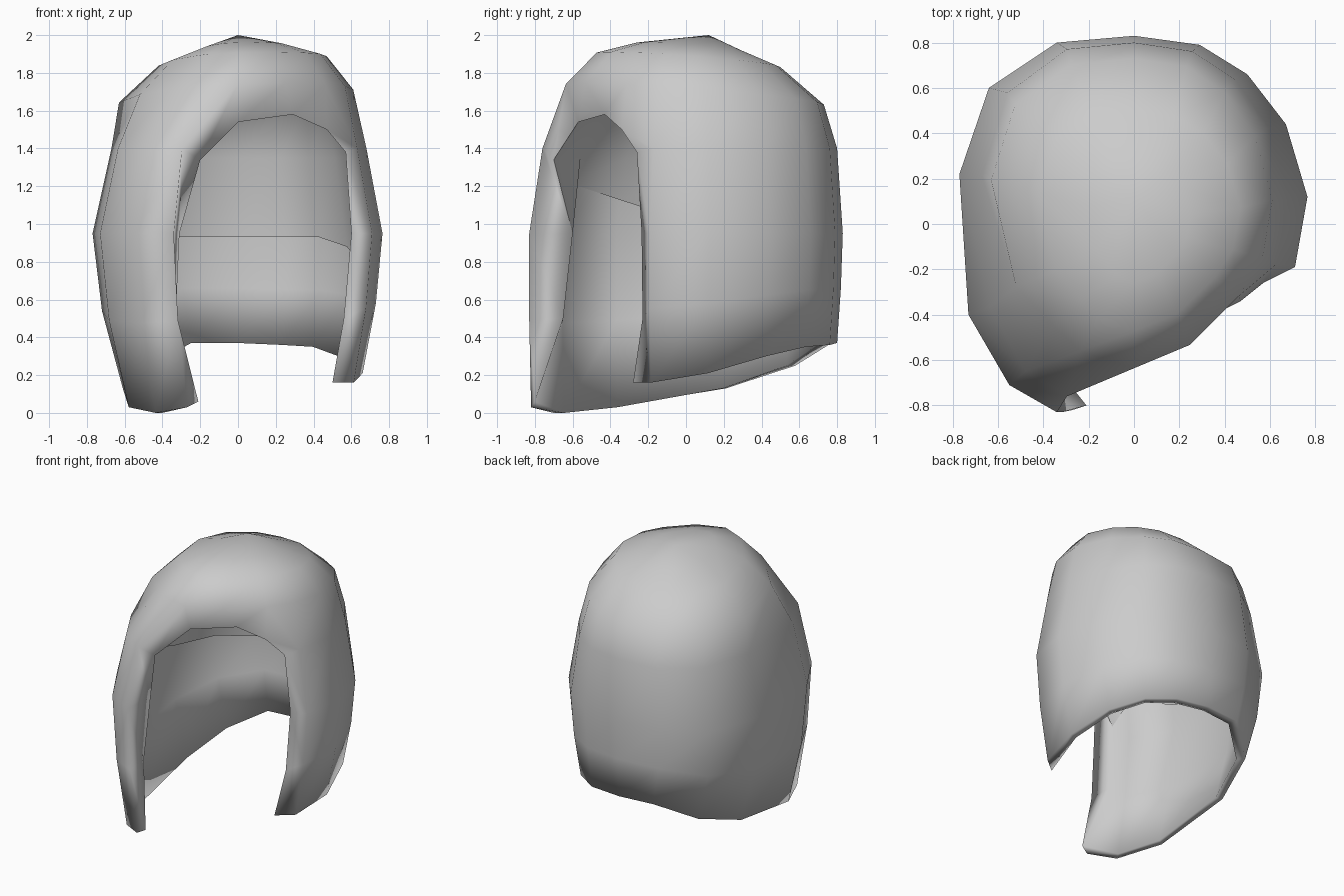
import bpy

if "Cube" in bpy.data.objects:
    bpy.data.objects.remove(bpy.data.objects["Cube"])

grey = bpy.data.materials.new("plain grey")
grey.use_nodes = True
COLOUR = (0.6, 0.6, 0.6, 1)
grey.diffuse_color = COLOUR
grey.node_tree.nodes["Principled BSDF"].inputs["Base Color"].default_value = COLOUR

# Widest plan outline: right front edge, round the back, left front edge, then brow
WRAP = [(-.34, -.83), (-.55, -.71), (-.73, -.40), (-.77, .22), (-.64, .60), (-.34, .80),
        (0, .83), (.29, .79), (.50, .66), (.67, .44), (.765, .12), (.71, -.19)]
BROW = [(.58, -.40), (.31, -.67), (0, -.80)]
RING = WRAP + BROW
N = len(RING)
# Height of the lower hem at each wrap column
HEM = [.03, 0, .03, .13, .25, .37, .37, .36, .35, .30, .21, .16]
# Rows from hem to crown: height, then extents -x, +x, -y, +y
ROWS = [(0, .61, .66, .82, .80), (.5, .72, .73, .83, .82), (.95, .77, .765, .83, .83),
        (1.40, .67, .68, .76, .80), (1.69, .63, .61, .66, .73), (1.87, .42, .47, .49, .50),
        (1.94, .20, .25, .27, .30)]
LAST = len(ROWS) - 1
# The crown is flattened at the right front
FLAT = {0: .85, 1: .79, 2: .87}
# Inner lip of the face opening, from right hem over the brow to left hem
LIP = [(-.21, -.80, .06), (-.33, -.65, .5), (-.31, -.60, .95), (-.20, -.70, 1.34),
       (0, -.57, 1.54), (.29, -.43, 1.58), (.47, -.34, 1.50), (.57, -.26, 1.38),
       (.60, -.235, .95), (.56, -.23, .5), (.50, -.28, .16)]
# Grid positions bordering the opening, matching the lip points
BORDER = ([(0, r) for r in range(4)] + [(14, 4), (13, 4), (12, 4)]
          + [(11, r) for r in (3, 2, 1, 0)])
LIP_AT = dict(zip(BORDER, LIP))


def outer_point(c, r):
    x, y = RING[c]
    z, left, right, front, back = ROWS[r]
    x *= right / .765 if x > 0 else left / .77
    y *= back / .83 if y > 0 else front / .83
    if r == 0:
        z = HEM[c]
    elif r == 1:
        z = HEM[c] + .5 * (.95 - HEM[c])
    elif r >= 4:
        z += .05 * x - .08 * y
        x, y = x * FLAT.get(c, 1), y * FLAT.get(c, 1)
    return x, y, z


def skin_point(c, r):
    if (c, r) in LIP_AT:
        return LIP_AT[c, r]
    x, y, z = outer_point(c, r)
    return x * .92, y * .92, z


def cap_point(c, r):
    if (c, r) in LIP_AT:
        return LIP_AT[c, r]
    x, y, z = outer_point(c, r)
    x, y, z = x * .86, y * .86, min(z, .9 + .9 * (z - .9))
    if r == 2:                      # lower edge rises at the right, dips at the left
        z = {9: .88, 10: .77}.get(c, .93)
        if c <= 5:
            z += .33 * max(0, .25 - y)
    return x, y, z


class Part:
    def __init__(self):
        self.verts, self.faces, self.ids = [], [], {}

    def add(self, key, point):
        self.ids[key] = len(self.verts)
        self.verts.append(point)

    def face(self, keys, flip):
        f = [self.ids[k] for k in keys if k in self.ids]
        if len(f) >= 3:
            self.faces.append(f[::-1] if flip else f)

    def layer(self, tag, point, rows, flip):
        """Grid of side panels; the brow columns start above the opening."""
        for c in range(N):
            for r in rows:
                if c < len(WRAP) or r >= 4:
                    self.add((tag, c, r), point(c, r))
        for c in range(N):
            n = (c + 1) % N
            for r in rows:
                self.face([(tag, c, r), (tag, n, r), (tag, n, r + 1), (tag, c, r + 1)], flip)

    def crown(self, tag, point, flip):
        self.add(tag, point)
        for c in range(N):
            self.face([(tag, c, LAST), (tag, (c + 1) % N, LAST), tag], flip)

    def finish(self, name):
        mesh = bpy.data.meshes.new(name)
        mesh.from_pydata(self.verts, [], self.faces)
        mesh.materials.append(grey)
        mesh.polygons.foreach_set("use_smooth", [True] * len(mesh.polygons))
        bpy.context.collection.objects.link(bpy.data.objects.new(name, mesh))


# Outer hood
hood = Part()
hood.layer("outer", outer_point, range(LAST + 1), True)
hood.crown("outer", (0, .12, 2.0), True)
# Inner wall of the lower half
hood.layer("skin", skin_point, range(4), False)
# Rolled hem joining outside to inside
for c in range(len(WRAP) - 1):
    hood.face([("outer", c, 0), ("outer", c + 1, 0), ("skin", c + 1, 0), ("skin", c, 0)], False)
# Rolled edge round the face opening
for i, p in enumerate(LIP):
    key = ("skin", *BORDER[i])
    if key not in hood.ids:
        hood.add(key, p)
for a, b in zip(BORDER, BORDER[1:]):
    hood.face([("outer", *a), ("outer", *b), ("skin", *b), ("skin", *a)], True)
hood.finish("hood_shell")

# Inner cap lining the upper half, with a free lower edge
cap = Part()
cap.layer("cap", cap_point, range(2, LAST + 1), False)
cap.crown("cap", (0, .11, 1.89), False)
cap.finish("inner_cap")
